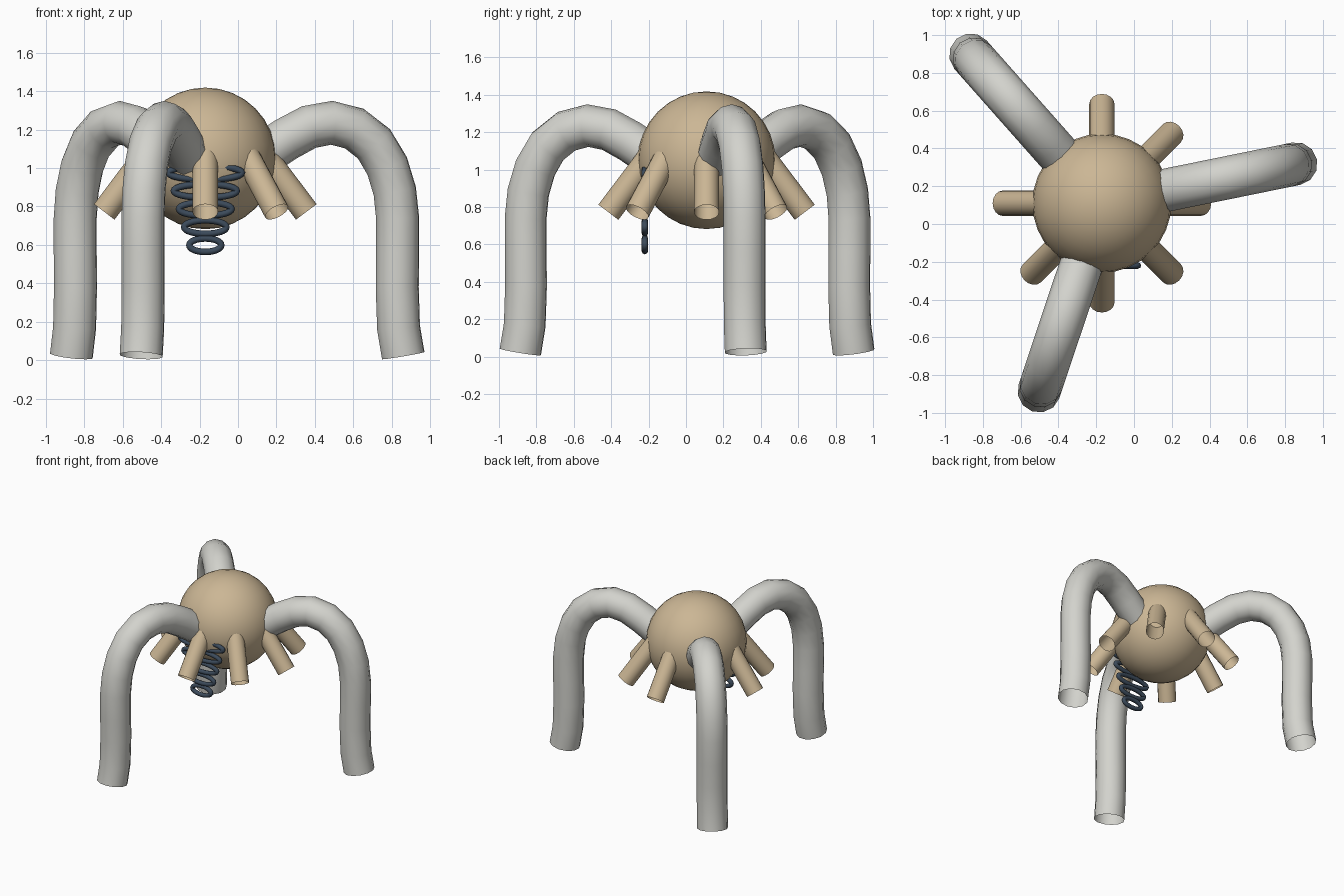
import bpy
import math
from mathutils import Vector

if "Cube" in bpy.data.objects:
    bpy.data.objects.remove(bpy.data.objects["Cube"])

CENTRE = Vector((-0.17, 0.11, 1.05))


def material(name, colour):
    m = bpy.data.materials.new(name)
    m.diffuse_color = (*colour, 1.0)
    m.use_nodes = True
    m.node_tree.nodes["Principled BSDF"].inputs["Base Color"].default_value = m.diffuse_color
    return m


TAN = material("tan", (0.60, 0.47, 0.30))
GREY = material("light grey", (0.65, 0.65, 0.61))
NAVY = material("dark blue grey", (0.045, 0.07, 0.105))


def tube(name, points, radius, mat, resolution=4, closed=False):
    """Open-ended round tube swept along a path, turned into a mesh."""
    curve = bpy.data.curves.new(name, 'CURVE')
    curve.dimensions = '3D'
    curve.bevel_depth = radius
    curve.bevel_resolution = resolution
    spline = curve.splines.new('POLY')
    spline.points.add(len(points) - 1)
    for p, co in zip(spline.points, points):
        p.co = (*co, 1.0)
    spline.use_cyclic_u = closed
    spline.use_smooth = True
    curve.materials.append(mat)
    obj = bpy.data.objects.new(name, curve)
    bpy.context.collection.objects.link(obj)
    bpy.ops.object.select_all(action='DESELECT')
    obj.select_set(True)
    bpy.context.view_layer.objects.active = obj
    bpy.ops.object.convert(target='MESH')
    return bpy.context.object


def radial(profile, degrees):
    """Place (distance from body axis, height) pairs along a direction."""
    a = math.radians(degrees)
    return [(CENTRE.x + r * math.cos(a), CENTRE.y + r * math.sin(a), z)
            for r, z in profile]


# Round body
bpy.ops.mesh.primitive_uv_sphere_add(segments=32, ring_count=16,
                                     radius=0.368, location=CENTRE)
body = bpy.context.object
body.name = "body"
body.data.materials.append(TAN)
bpy.ops.object.shade_smooth()

# Three arched legs
LEG = [(0.20, 1.00), (0.43, 1.15), (0.55, 1.213), (0.67, 1.235), (0.79, 1.205),
       (0.895, 1.125), (0.965, 1.01), (1.005, 0.88), (1.02, 0.74),
       (1.02, 0.56), (1.018, 0.38), (1.025, 0.17), (1.05, 0.025)]
for i in range(3):
    tube(f"leg_{i + 1}", radial(LEG, 11.5 + 120 * i), 0.114, GREY)

# Ring of eight short hollow pipes slanting down and out
PIPE = [(0.25, 1.137), (0.525, 0.772)]
for i in range(8):
    tube(f"pipe_{i + 1}", radial(PIPE, 45 * i), 0.067, TAN, 6)

# Flat coil in front: stacked upright ellipses that widen upward
for i in range(5):
    ring = []
    for k in range(32):
        t = math.tau * k / 32
        ring.append((CENTRE.x + (0.083 + 0.027 * i) * math.cos(t), -0.22,
                     0.599 + 0.094 * i + 0.035 * math.sin(t)))
    tube(f"coil_ring_{i + 1}", ring, 0.017, NAVY, 2, closed=True)
